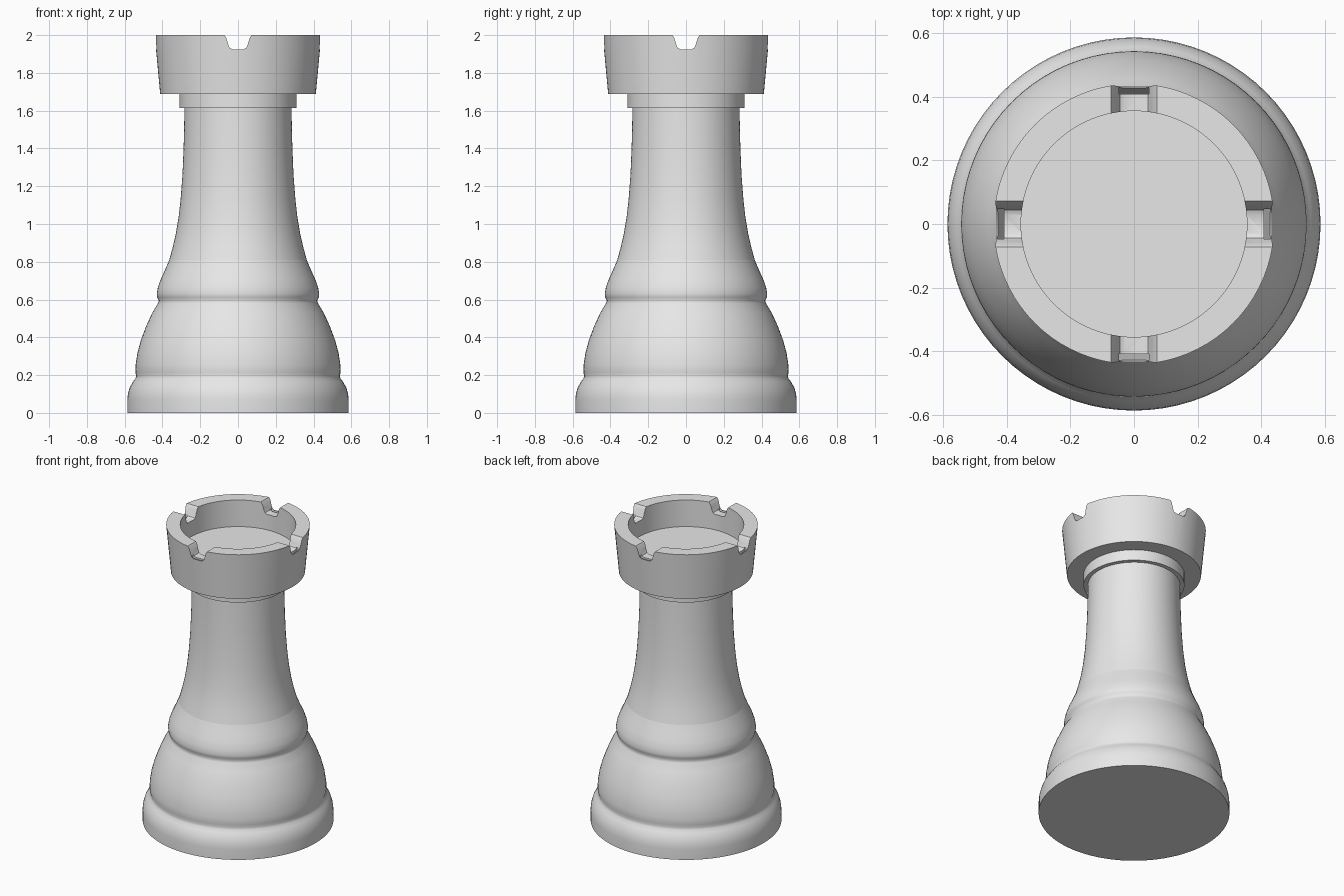
import bpy
import bmesh
from math import pi, radians
from mathutils import Matrix

cube = bpy.data.objects.get("Cube")
if cube:
    bpy.data.objects.remove(cube, do_unlink=True)

SEGMENTS = 80

grey = bpy.data.materials.new("plain_grey")
grey.use_nodes = True
COLOUR = (0.8, 0.8, 0.8, 1.0)
grey.diffuse_color = COLOUR
for node in grey.node_tree.nodes:
    if node.type == "BSDF_PRINCIPLED":
        node.inputs["Base Color"].default_value = COLOUR


def to_object(name, bm):
    bmesh.ops.recalc_face_normals(bm, faces=bm.faces[:])
    mesh = bpy.data.meshes.new(name)
    bm.to_mesh(mesh)
    bm.free()
    mesh.materials.append(grey)
    obj = bpy.data.objects.new(name, mesh)
    bpy.context.collection.objects.link(obj)
    return obj


def activate(obj):
    bpy.ops.object.select_all(action="DESELECT")
    obj.select_set(True)
    bpy.context.view_layer.objects.active = obj


def smooth(obj, degrees):
    activate(obj)
    bpy.ops.object.shade_smooth_by_angle(angle=radians(degrees))


def lathe(name, profile):
    """Turn an (r, z) profile around the z axis."""
    bm = bmesh.new()
    verts = [bm.verts.new((r, 0, z)) for r, z in profile]
    edges = [bm.edges.new(pair) for pair in zip(verts, verts[1:])]
    bmesh.ops.spin(bm, geom=verts + edges, cent=(0, 0, 0), axis=(0, 0, 1),
                   angle=2 * pi, steps=SEGMENTS)
    bmesh.ops.remove_doubles(bm, verts=bm.verts[:], dist=1e-4)
    return to_object(name, bm)


def prism(name, profile, half_depth, turn):
    """Extrude an (x, z) profile along y, then turn it about z."""
    bm = bmesh.new()
    rings = [[bm.verts.new((x, y, z)) for x, z in profile]
             for y in (-half_depth, half_depth)]
    for ring in rings:
        bm.faces.new(ring)
    for i in range(len(profile)):
        bm.faces.new((rings[0][i - 1], rings[0][i], rings[1][i], rings[1][i - 1]))
    bmesh.ops.transform(bm, matrix=Matrix.Rotation(turn, 4, "Z"), verts=bm.verts[:])
    return to_object(name, bm)


def cut(target, cutter):
    cutter.hide_render = True
    mod = target.modifiers.new("cut", "BOOLEAN")
    mod.operation = "DIFFERENCE"
    mod.solver = "EXACT"
    mod.object = cutter
    activate(target)
    bpy.ops.object.modifier_apply(modifier=mod.name)
    bpy.data.objects.remove(cutter, do_unlink=True)


# Stacked base mouldings
base = lathe("base", [
    (0, 0), (0.586, 0), (0.586, 0.07), (0.583, 0.1), (0.573, 0.135),
    (0.556, 0.165), (0.543, 0.182), (0.539, 0.196), (0.543, 0.215),
    (0.542, 0.255), (0.532, 0.32), (0.514, 0.385), (0.486, 0.46),
    (0.454, 0.53), (0.424, 0.58), (0.419, 0.595), (0.428, 0.612),
    (0.43, 0.632), (0.424, 0.665), (0.408, 0.71), (0.387, 0.755),
    (0.364, 0.81), (0, 0.81)])
smooth(base, 50)

# Flared shaft
shaft = lathe("shaft", [
    (0, 0.81), (0.364, 0.81), (0.345, 0.88), (0.329, 0.95), (0.314, 1.04),
    (0.303, 1.14), (0.294, 1.26), (0.288, 1.4), (0.285, 1.52),
    (0.283, 1.64), (0, 1.64)])
smooth(shaft, 50)

# Collar under the head
collar = lathe("collar", [(0, 1.615), (0.31, 1.615), (0.31, 1.69), (0, 1.69)])
smooth(collar, 30)

# Hollow head
head = lathe("head", [
    (0, 1.688), (0.412, 1.688), (0.441, 2.0), (0.355, 2.0),
    (0.355, 1.82), (0, 1.82)])

# Four notches in the rim, with a narrow slot behind the outer wall
half = [(0.03, 1.925), (0.044, 1.932), (0.051, 1.948),
        (0.062, 1.985), (0.072, 2.0), (0.072, 2.1)]
notch = half + [(-x, z) for x, z in reversed(half)]
for i in range(2):
    cut(head, prism("notch_cutter", notch, 0.6, i * pi / 2))
slot = [(0.408, 1.71), (0.429, 1.94), (0.408, 1.94)]
for i in range(4):
    cut(head, prism("slot_cutter", slot, 0.05, i * pi / 2))
smooth(head, 30)
